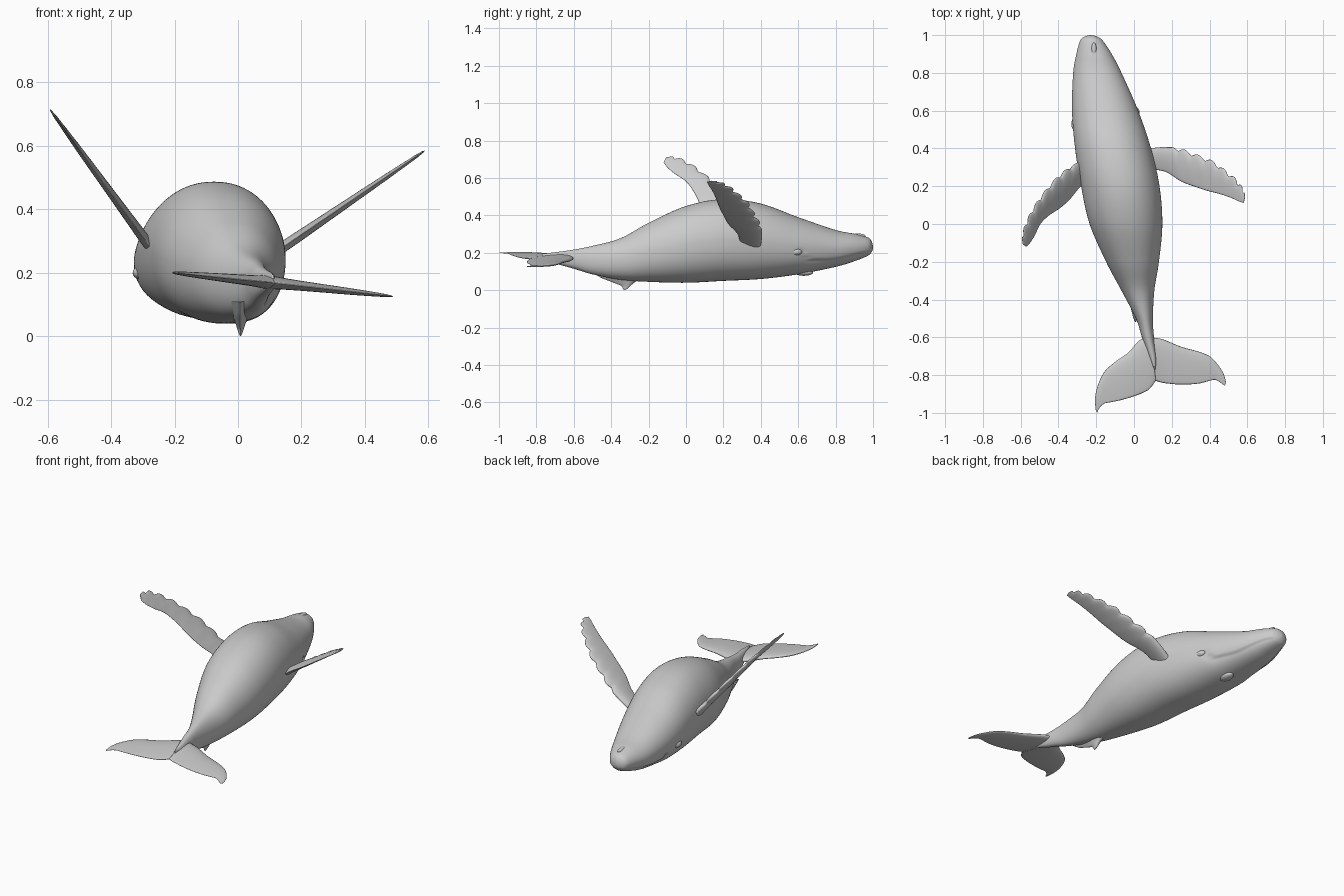
import bpy, bmesh, math
from mathutils import Vector


def smooth_rows(rows, steps):
    """Catmull-Rom interpolation through rows of numbers."""
    p = [rows[0]] + rows + [rows[-1]]
    out = []
    for i in range(1, len(p) - 2):
        for k in range(steps):
            t = k / steps
            out.append([0.5 * (2 * b + (c - a) * t + (2 * a - 5 * b + 4 * c - d) * t * t
                               + (3 * b - a - 3 * c + d) * t ** 3)
                        for a, b, c, d in zip(p[i - 1], p[i], p[i + 1], p[i + 2])])
    return out + [list(rows[-1])]


def step(a, b, v):
    t = max(0.0, min(1.0, (v - a) / (b - a)))
    return t * t * (3 - 2 * t)


def loft(name, rings):
    bm = bmesh.new()
    vs = [[bm.verts.new(p) for p in r] for r in rings]
    n = len(vs[0])
    for a, b in zip(vs, vs[1:]):
        for i in range(n):
            bm.faces.new((a[i], a[(i + 1) % n], b[(i + 1) % n], b[i]))
    bm.faces.new(vs[0])
    bm.faces.new(vs[-1])
    bmesh.ops.recalc_face_normals(bm, faces=bm.faces)
    me = bpy.data.meshes.new(name)
    bm.to_mesh(me)
    bm.free()
    me.polygons.foreach_set("use_smooth", [True] * len(me.polygons))
    ob = bpy.data.objects.new(name, me)
    bpy.context.collection.objects.link(ob)
    return ob


def fin(name, rows, origin, u, v, knobs=0, amp=0.0):
    """Foil sections: rows of lead (p, q), trail (p, q), thickness in the plane u, v."""
    origin, u, v = Vector(origin), Vector(u), Vector(v)
    nrm = u.cross(v).normalized()
    dense = smooth_rows(rows, 10)
    rings = []
    for k, (lp, lq, tp, tq, th) in enumerate(dense):
        lead, trail = origin + u * lp + v * lq, origin + u * tp + v * tq
        t = k / (len(dense) - 1)
        if knobs:
            bump = amp * (abs(math.sin(math.pi * knobs * t)) - 0.4) * step(0.12, 0.25, t) * step(1, 0.9, t)
            lead += (lead - trail).normalized() * bump
        ring = []
        for i in range(24):
            a = 2 * math.pi * i / 24
            c = (1 - math.cos(a)) / 2
            ring.append(lead.lerp(trail, c) + nrm * (th * 0.5 * math.sin(a) * (1.35 - 0.9 * c)))
        rings.append(ring)
    return loft(name, rings)


# Body stations: y, left x, right x, bottom z, top z
body = [
    (1.0, -.235, -.225, .222, .236), (.992, -.262, -.195, .203, .262),
    (.97, -.285, -.165, .183, .283), (.9, -.305, -.118, .155, .302),
    (.8, -.322, -.066, .125, .322), (.6, -.328, .022, .085, .39),
    (.4, -.312, .09, .06, .463), (.2, -.28, .135, .05, .487),
    (0, -.235, .15, .04, .45), (-.2, -.148, .132, .045, .36),
    (-.35, -.068, .108, .056, .278), (-.5, .01, .1, .085, .237),
    (-.6, .042, .106, .115, .217), (-.7, .078, .118, .143, .203),
    (-.77, .107, .114, .165, .195)]


def mouth_height(y):
    return .165 + .06 * step(.66, .61, y) + .045 * step(.75, 1.0, y)


rings = []
for y, xl, xr, zb, zt in smooth_rows(body, 10):
    cx, hx, cz, hz = (xl + xr) / 2, (xr - xl) / 2, (zb + zt) / 2, (zt - zb) / 2
    ring = []
    for i in range(112):
        a = 2 * math.pi * i / 112
        c, s = math.cos(a), math.sin(a)
        e = 2 / (1.88 if s > 0 else 2.25)
        z = cz + hz * math.copysign(abs(s) ** e, s)
        d = mouth_height(y) - z
        # lip step: the jaw overhangs along the mouth line
        lip = step(-.004, .008, d) * math.exp(-max(d, 0) / .05) * step(.59, .64, y) * step(1, .97, y)
        x = cx + hx * math.copysign(abs(c) ** (0.92 if s > 0 else e), c) * (1 - .085 * lip)
        ring.append((x, y, z))
    rings.append(ring)
loft("body", rings)

# Pectoral flippers with knobbly leading edges
fin("right_flipper", [
    (.08, .40, .09, .29, .034), (.17, .407, .17, .275, .034), (.25, .387, .25, .225, .03),
    (.33, .357, .33, .195, .026), (.41, .325, .39, .175, .022), (.48, .275, .45, .16, .018),
    (.54, .225, .51, .14, .013), (.575, .175, .555, .12, .009), (.588, .14, .58, .112, .003)],
    (0, 0, .185), (1, 0, .68), (0, 1, 0), 9, .022)
fin("left_flipper", [
    (-.25, .34, -.25, .22, .034), (-.29, .33, -.29, .19, .034), (-.35, .285, -.34, .13, .03),
    (-.41, .235, -.39, .085, .026), (-.47, .165, -.45, .045, .022), (-.52, .095, -.495, 0, .018),
    (-.56, .02, -.525, -.06, .013), (-.585, -.05, -.55, -.1, .009), (-.59, -.105, -.57, -.12, .003)],
    (0, 0, -.097), (1, 0, -1.37), (0, 1, 0), 9, .02)

# Tail flukes
mid = (.085, -.6, .115, -.83, .045)
fin("right_fluke", [
    mid, (.15, -.61, .16, -.842, .036), (.25, -.65, .25, -.85, .028), (.34, -.675, .34, -.845, .022),
    (.4, -.7, .4, -.83, .017), (.44, -.74, .43, -.825, .013), (.473, -.79, .455, -.838, .009),
    (.488, -.84, .48, -.856, .003)],
    (0, 0, .182), (1, 0, -.115), (0, 1, 0))
fin("left_fluke", [
    mid, (.03, -.615, .08, -.875, .036), (-.03, -.68, .02, -.905, .03), (-.1, -.73, -.06, -.93, .023),
    (-.155, -.78, -.12, -.943, .017), (-.19, -.85, -.155, -.95, .012), (-.206, -.92, -.18, -.97, .008),
    (-.203, -.985, -.195, -.998, .003)],
    (0, 0, .18), (1, 0, -.1), (0, 1, 0))

# Small hooked dorsal fin on the underside
fin("dorsal_fin", [
    (.11, -.2, .11, -.52, .09), (.07, -.23, .07, -.46, .06), (.045, -.27, .045, -.4, .036),
    (.025, -.295, .025, -.35, .022), (.01, -.31, .01, -.338, .012), (.001, -.325, .001, -.333, .003)],
    (.008, 0, 0), (0, 0, 1), (0, 1, 0))


# Eyes, blowhole ridge and chin knob
def knob(name, loc, size):
    bpy.ops.mesh.primitive_uv_sphere_add(segments=24, ring_count=12, location=loc)
    ob = bpy.context.object
    ob.name, ob.scale = name, size
    bpy.ops.object.shade_smooth()


knob("right_eye", (.008, .585, .205), (.022, .035, .02))
knob("left_eye", (-.31, .53, .2), (.022, .035, .02))
knob("blowhole_ridge", (-.14, .63, .095), (.03, .05, .018))
knob("chin_knob", (-.212, .92, .29), (.014, .04, .013))
